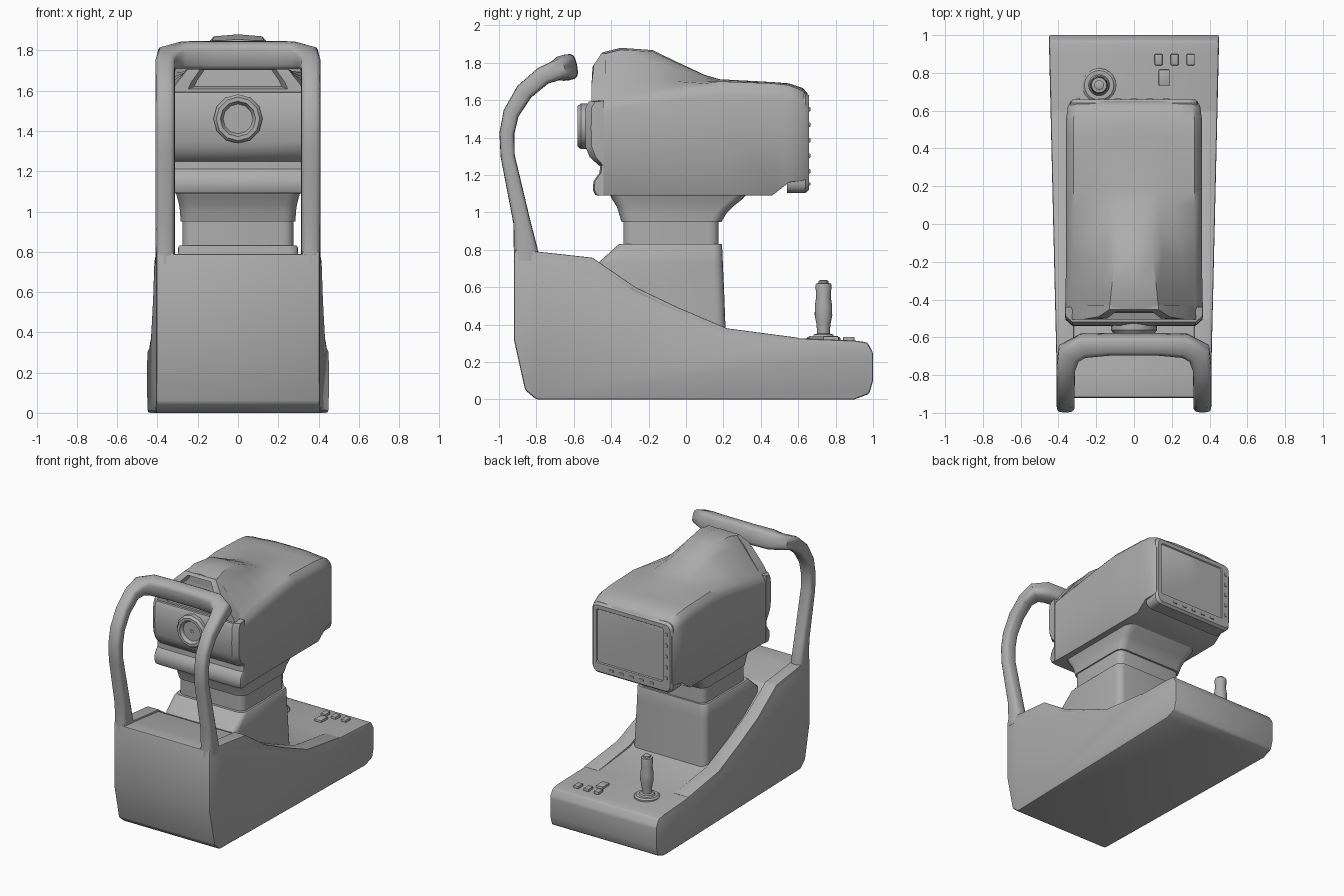
import bpy, bmesh, math
from mathutils import Vector

grey = bpy.data.materials.new("mid_grey")
grey.diffuse_color = (0.42, 0.42, 0.42, 1)


def finish(name, bm, bevel=0.0, segments=2, angle=35):
    bmesh.ops.recalc_face_normals(bm, faces=bm.faces)
    if bevel:
        edges = [e for e in bm.edges if e.calc_face_angle(0) > math.radians(28)]
        bmesh.ops.bevel(bm, geom=edges, offset=bevel, segments=segments,
                        profile=0.5, affect='EDGES', clamp_overlap=True)
    mesh = bpy.data.meshes.new(name)
    bm.to_mesh(mesh)
    bm.free()
    mesh.materials.append(grey)
    ob = bpy.data.objects.new(name, mesh)
    bpy.context.collection.objects.link(ob)
    bpy.ops.object.select_all(action='DESELECT')
    ob.select_set(True)
    bpy.context.view_layer.objects.active = ob
    bpy.ops.object.shade_smooth_by_angle(angle=math.radians(angle))
    return ob


def loft(name, rings, bevel=0.0, angle=35):
    """Skin equal-sized rings of 3D points and cap both ends."""
    bm = bmesh.new()
    vs = [[bm.verts.new(p) for p in r] for r in rings]
    n = len(rings[0])
    for a, b in zip(vs, vs[1:]):
        for i in range(n):
            bm.faces.new((a[i], a[(i + 1) % n], b[(i + 1) % n], b[i]))
    bm.faces.new(vs[0])
    bm.faces.new(vs[-1])
    return finish(name, bm, bevel, angle=angle)


def prism(name, profile, inner, outer, bevel=0.0):
    """Side profile (y, z) spanned between two x limits that depend on y."""
    return loft(name, [[(f(y), y, z) for y, z in profile] for f in (inner, outer)], bevel)


def round_rect(x0, x1, y0, y1, r, n=4):
    pts = []
    for k, (cx, cy) in enumerate(((x1 - r, y1 - r), (x0 + r, y1 - r),
                                  (x0 + r, y0 + r), (x1 - r, y0 + r))):
        for i in range(n + 1):
            a = math.pi / 2 * (k + i / n)
            pts.append((cx + r * math.cos(a), cy + r * math.sin(a)))
    return pts


def circle(r, n):
    return [(r * math.cos(2 * math.pi * i / n), r * math.sin(2 * math.pi * i / n)) for i in range(n)]


def box(name, c, s, bevel=0.006):
    rect = [(-1, -1), (1, -1), (1, 1), (-1, 1)]
    return loft(name, [[(c[0] + u * s[0] / 2, c[1] + v * s[1] / 2, c[2] + w * s[2] / 2)
                        for u, v in rect] for w in (-1, 1)], bevel)


# Base: wedge body, slightly wider toward the back
def width(y):
    return 0.406 + 0.0235 * (y + 0.92)


slope = [(0.60, 0.33), (0.22, 0.38), (-0.05, 0.495), (-0.27, 0.60), (-0.50, 0.758), (-0.79, 0.79)]
base_profile = [(-0.92, 0.79), (-0.92, 0.32), (-0.86, 0.05), (-0.80, 0), (0.90, 0), (0.98, 0.03),
                (1.0, 0.10), (1.0, 0.25), (0.97, 0.305), (0.90, 0.315)]
base_profile += [(y, z - (0.014 if y < 0.5 else 0.003)) for y, z in slope]
prism("base_body", base_profile, lambda y: -width(y), width, 0.012)

# Raised rims along both sides of the base
rim = slope + [(-0.915, 0.80), (-0.915, 0.70), (-0.79, 0.70)]
rim += [(y, z - 0.06) for y, z in reversed(slope[:-1])]
for s, side in ((1, "right"), (-1, "left")):
    prism("base_rim_" + side, rim, lambda y: s * 0.318, lambda y: s * (width(y) - 0.001), 0.006)


# Column, neck and flared head support
def stack(name, rows, r):
    loft(name, [[(x, y, z) for x, y in round_rect(-hx, hx, y0, y1, r)]
                for z, hx, y0, y1 in rows])


stack("column", [(0.28, 0.315, -0.47, 0.215), (0.55, 0.305, -0.47, 0.205),
                 (0.73, 0.30, -0.47, 0.197), (0.82, 0.298, -0.37, 0.193),
                 (0.832, 0.29, -0.355, 0.19)], 0.05)
stack("neck", [(0.80, 0.275, -0.335, 0.175), (0.96, 0.275, -0.335, 0.175)], 0.05)
stack("head_support", [(0.95, 0.285, -0.345, 0.19), (1.0, 0.288, -0.36, 0.22),
                       (1.03, 0.292, -0.37, 0.25), (1.07, 0.302, -0.395, 0.30),
                       (1.10, 0.31, -0.41, 0.33)], 0.06)


# Head housing: sections along y with a roof hump near the front
def head_section(y, w, zb, zs, zt, hb, ht):
    d = zt - zs
    half = [(w - 0.006, zb), (w, zb + 0.008), (w, zs - 0.07), (w - 0.012, zs - 0.03), (w - 0.04, zs),
            (hb, zs + 0.22 * d), (ht + 0.05, zs + 0.72 * d), (ht, zt - 0.04 * d)]
    pts = half + [(0, zt)] + [(-x, z) for x, z in reversed(half)]
    return [(x, y, z) for x, z in pts]


loft("head_housing", [head_section(*s) for s in (
    (0.65, 0.335, 1.18, 1.62, 1.635, 0.24, 0.12),
    (0.625, 0.35, 1.17, 1.65, 1.665, 0.24, 0.12),
    (0.55, 0.36, 1.16, 1.68, 1.69, 0.24, 0.12),
    (0.46, 0.36, 1.09, 1.69, 1.697, 0.24, 0.11),
    (0.18, 0.36, 1.09, 1.70, 1.712, 0.22, 0.09),
    (0.10, 0.36, 1.09, 1.69, 1.735, 0.21, 0.08),
    (-0.06, 0.36, 1.09, 1.67, 1.81, 0.235, 0.09),
    (-0.18, 0.36, 1.09, 1.65, 1.868, 0.255, 0.10),
    (-0.35, 0.362, 1.09, 1.625, 1.88, 0.275, 0.12),
    (-0.45, 0.365, 1.09, 1.605, 1.855, 0.28, 0.13))], angle=40)

# Hood with a sunken face above the lens panel
hood = [(0.33, 1.59), (0.31, 1.63), (0.27, 1.68), (0.19, 1.79), (0.13, 1.85)]
hood += [(-x, z) for x, z in reversed(hood)]


def hood_ring(kx, kz, depth=0.0):
    pts = [(x * kx, 1.71 + (z - 1.71) * kz) for x, z in hood]
    return [(x, -0.505 + max(0, z - 1.77) * 0.65 + depth, z) for x, z in pts]


loft("hood", [[(x, -0.43, z) for x, z in hood], hood_ring(1, 1), hood_ring(0.75, 0.85),
              hood_ring(0.66, 0.75, 0.035)])


# Front lens panel and the rolled strip below it
def panel(name, profile, chamfer):
    y_back = max(p[0] for p in profile)
    rings = []
    for x, k in ((-0.366, 0), (-0.362, 0.45), (-0.325, 1), (0.325, 1), (0.362, 0.45), (0.366, 0)):
        cut = chamfer * (1 - k)
        rings.append([(x, y if y == y_back else min(y_back - 0.002, y + cut), z) for y, z in profile])
    loft(name, rings)


panel("lens_panel", [(-0.44, 1.245), (-0.465, 1.25), (-0.515, 1.295), (-0.537, 1.35), (-0.54, 1.45),
                     (-0.537, 1.56), (-0.52, 1.592), (-0.44, 1.60)], 0.06)
panel("front_roll", [(-0.44, 1.09), (-0.485, 1.092), (-0.498, 1.12), (-0.495, 1.165), (-0.475, 1.195),
                     (-0.462, 1.21), (-0.46, 1.25), (-0.44, 1.26)], 0.015)

# Objective lens
loft("objective_lens", [[(x, y, 1.46 + z) for x, z in circle(r, 12)] for r, y in (
    (0.122, -0.50), (0.122, -0.562), (0.108, -0.58), (0.088, -0.58), (0.080, -0.565), (0.074, -0.555))])
for i in (-1, 1):
    for j in (-1, 1):
        box("lens_marker", (i * 0.008, -0.556, 1.46 + j * 0.008), (0.006, 0.006, 0.006), 0)


# Rear display with frame and keys
def screen_ring(y, x0, x1, z0, z1, r):
    return [(x, y, z) for x, z in round_rect(x0, x1, z0, z1, r)]


loft("display", [screen_ring(0.54, -0.34, 0.34, 1.105, 1.64, 0.05),
                 screen_ring(0.64, -0.34, 0.34, 1.105, 1.64, 0.05),
                 screen_ring(0.658, -0.325, 0.325, 1.12, 1.625, 0.04),
                 screen_ring(0.658, -0.265, 0.295, 1.185, 1.595, 0.01),
                 screen_ring(0.650, -0.26, 0.29, 1.19, 1.59, 0.01)])
for i in range(5):
    box("display_side_key", (-0.295, 0.658, 1.22 + i * 0.083), (0.02, 0.014, 0.025), 0.004)
    box("display_bottom_key", (-0.17 + i * 0.085, 0.658, 1.152), (0.035, 0.014, 0.016), 0.004)

# Chin and brow frame: swept half path mirrored to the other side
# each station: position, outward direction (y, z), half width, half thickness
half = [((0.362, -0.855, 0.74), (-1, 0), 0.048, 0.066),
        ((0.362, -0.857, 0.80), (-1, 0), 0.048, 0.064),
        ((0.362, -0.878, 0.95), (-1, -0.2), 0.048, 0.046),
        ((0.362, -0.953, 1.30), (-1, -0.15), 0.048, 0.038),
        ((0.362, -0.958, 1.42), (-1, 0.1), 0.048, 0.040),
        ((0.362, -0.935, 1.53), (-0.9, 0.4), 0.048, 0.043),
        ((0.362, -0.865, 1.645), (-0.75, 0.7), 0.048, 0.048),
        ((0.361, -0.765, 1.73), (-0.5, 0.87), 0.050, 0.050),
        ((0.345, -0.685, 1.762), (-0.35, 0.95), 0.066, 0.055),
        ((0.27, -0.645, 1.775), (-0.2, 1), 0.062, 0.068),
        ((0.13, -0.637, 1.775), (-0.2, 1), 0.056, 0.070)]
path = half + [(((-p[0]), p[1], p[2]), o, a, b) for p, o, a, b in reversed(half)]
rings = []
for i, (p, o, ha, hb) in enumerate(path):
    t = Vector(path[min(i + 1, len(path) - 1)][0]) - Vector(path[max(i - 1, 0)][0])
    t.normalize()
    b = Vector((0, o[0], o[1]))
    b = (b - t * b.dot(t)).normalized()
    a = t.cross(b)
    ring = []
    for u, v in circle(1, 16):
        u, v = (math.copysign(abs(q) ** 0.6, q) for q in (u, v))
        ring.append(Vector(p) + a * u * ha + b * v * hb)
    rings.append(ring)
loft("brow_frame", rings, angle=50)

# Joystick
loft("joystick", [[(-0.185 + x, 0.735 + y, z) for x, y in circle(r, 20)] for r, z in (
    (0.09, 0.29), (0.09, 0.328), (0.078, 0.338), (0.056, 0.338), (0.05, 0.348), (0.034, 0.352),
    (0.037, 0.40), (0.047, 0.45), (0.046, 0.50), (0.039, 0.55), (0.043, 0.61), (0.040, 0.62),
    (0.026, 0.622), (0.026, 0.634), (0.018, 0.638))])

# Deck buttons
for x in (0.13, 0.215, 0.30):
    box("deck_button", (x, 0.87, 0.32), (0.042, 0.06, 0.03))
box("deck_button_large", (0.16, 0.775, 0.32), (0.058, 0.085, 0.035))
